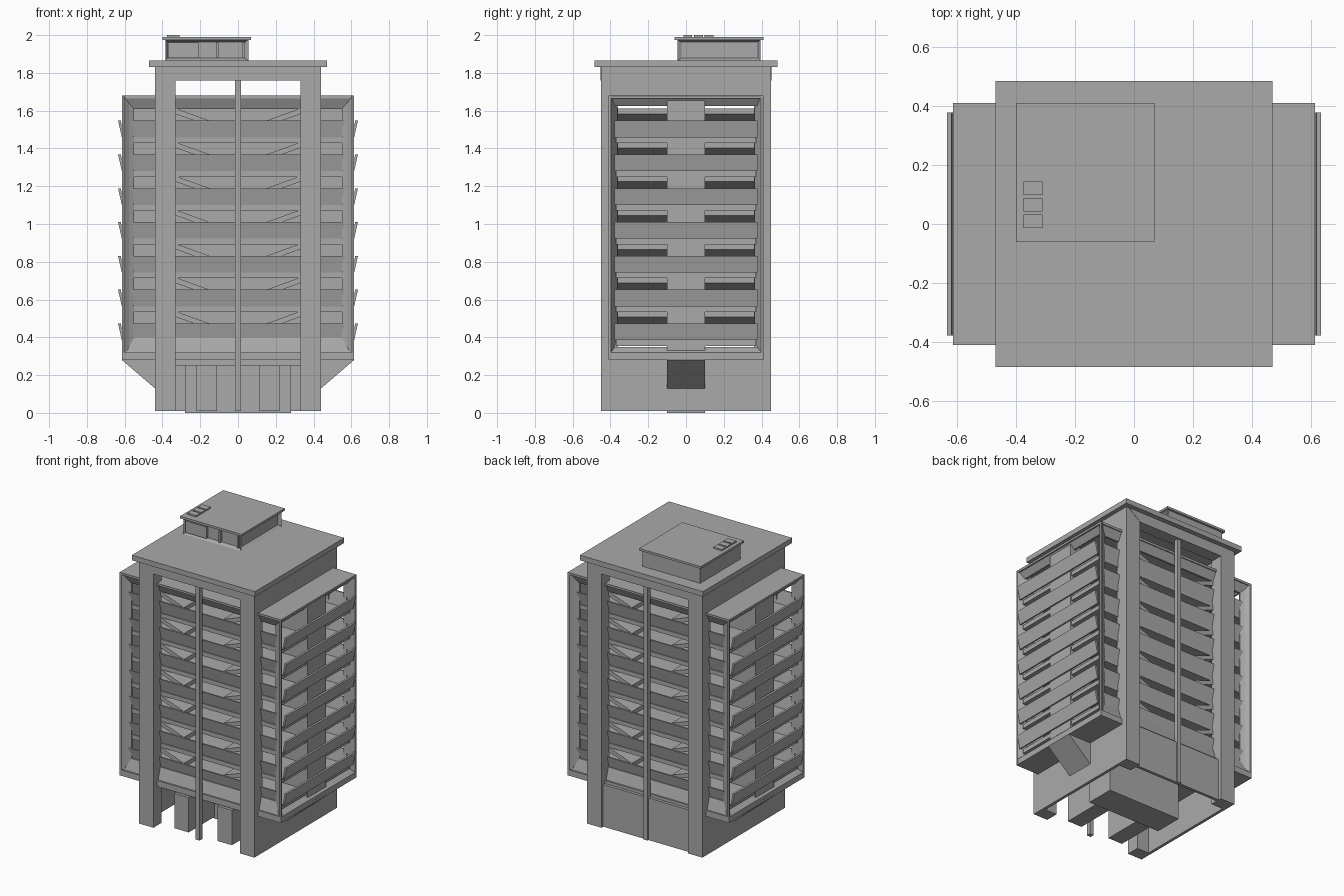
import bpy, bmesh
from mathutils import Vector

cube = bpy.data.objects.get("Cube")
if cube:
    bpy.data.objects.remove(cube, do_unlink=True)


def material(name, value):
    m = bpy.data.materials.new(name)
    m.use_nodes = True
    colour = (value, value, value, 1)
    m.diffuse_color = colour
    m.node_tree.nodes["Principled BSDF"].inputs["Base Color"].default_value = colour
    return m


CONCRETE = material("concrete grey", 0.4)


def mesh_object(name, verts, faces):
    mesh = bpy.data.meshes.new(name)
    mesh.from_pydata([Vector(v) for v in verts], [], faces)
    bm = bmesh.new()
    bm.from_mesh(mesh)
    bmesh.ops.recalc_face_normals(bm, faces=bm.faces)
    bm.to_mesh(mesh)
    bm.free()
    mesh.materials.append(CONCRETE)
    ob = bpy.data.objects.new(name, mesh)
    bpy.context.collection.objects.link(ob)
    return ob


def prism(name, profile, a, b, axis="y"):
    """Extrude a closed profile along x (points y, z) or y (points x, z)."""
    def place(p, t):
        return (t, p[0], p[1]) if axis == "x" else (p[0], t, p[1])
    n = len(profile)
    verts = [place(p, t) for t in (a, b) for p in profile]
    faces = [tuple(range(n)), tuple(range(n, 2 * n))]
    faces += [(i, (i + 1) % n, n + (i + 1) % n, n + i) for i in range(n)]
    return mesh_object(name, verts, faces)


def box(name, x0, x1, y0, y1, z0, z1):
    return prism(name, [(x0, z0), (x1, z0), (x1, z1), (x0, z1)], y0, y1)


def splayed_frame(name, outer, inner, axis, thick=0.012):
    """Mitred frame; outer and inner are (half width, bottom, top, depth)."""
    back = [(w, z0, z1, d - thick * (1 if d > 0 else -1)) for w, z0, z1, d in (inner, outer)]
    verts = []
    for w, z0, z1, d in [outer, inner] + back:
        for u, z in ((-w, z0), (w, z0), (w, z1), (-w, z1)):
            verts.append((d, u, z) if axis == "x" else (u, d, z))
    faces = []
    for r in range(4):
        a, b = 4 * r, 4 * ((r + 1) % 4)
        faces += [(a + i, a + (i + 1) % 4, b + (i + 1) % 4, b + i) for i in range(4)]
    return mesh_object(name, verts, faces)


SIDES = ((1, "left"), (-1, "right"))
ENDS = ((-1, "front"), (1, "back"))

# Outer tower shell: side walls with a tall opening for each bay
for s, side in SIDES:
    a, b = s * 0.42, s * 0.44
    box(side + "_wall_base", a, b, -0.45, 0.45, 0.01, 0.3)
    box(side + "_wall_top", a, b, -0.45, 0.45, 1.68, 1.83)
    for e, end in ENDS:
        box(f"{end}_{side}_pillar", s * 0.33, s * 0.44, e * 0.36, e * 0.45, 0.01, 1.83)

# Flared top beams and central poles
for e, end in ENDS:
    prism(end + "_top_beam", [(-0.42, 1.83), (-0.33, 1.76), (0.33, 1.76), (0.42, 1.83)], e * 0.37, e * 0.452)
    box(end + "_pole", -0.015, 0.015, e * 0.41, e * 0.44, 0.01, 1.76)

# Hollow middle volume passing through the shell
box("middle_top", -0.614, 0.614, -0.409, 0.409, 1.665, 1.68)
box("middle_bottom", -0.614, 0.614, -0.409, 0.409, 0.28, 0.32)
for e, end in ENDS:
    splayed_frame(end + "_bay_frame", (0.615, 0.28, 1.68, e * 0.41), (0.55, 0.4, 1.61, e * 0.375), "y")
for s, side in SIDES:
    splayed_frame(side + "_bay_frame", (0.41, 0.32, 1.68, s * 0.615), (0.378, 0.35, 1.625, s * 0.575), "x")

# Central spine and its sloping brackets
box("spine_wall", -0.6, 0.6, -0.1, 0.1, 0.28, 1.655)
for s, side in SIDES:
    prism(side + "_bracket", [(s * 0.44, 0.13), (s * 0.615, 0.28), (s * 0.615, 0.3), (s * 0.44, 0.3)], -0.1, 0.1)

# Seven floors: tilted parapets, slab and sloping trough panels
for i in range(7):
    z = 0.385 + 0.179 * i
    top = z + 0.088
    for s, side in SIDES:
        prism(f"{side}_parapet_{i}", [(s * 0.605, z), (s * 0.615, z), (s * 0.635, top), (s * 0.62, top)],
              -0.378, 0.378)
    for e, end in ENDS:
        prism(f"{end}_parapet_{i}", [(e * 0.355, z), (e * 0.365, z), (e * 0.385, top), (e * 0.375, top)],
              -0.57, 0.57, "x")
        for s, side in SIDES:
            prism(f"{end}_{side}_trough_{i}",
                  [(s * 0.15, top - 0.03), (s * 0.33, top + 0.035), (s * 0.33, top + 0.065), (s * 0.15, top)],
                  e * 0.1, e * 0.375)
    box(f"floor_slab_{i}", -0.595, 0.595, -0.37, 0.37, z - 0.03, z)

# Ground floor: rear wall, ceiling, core base and entrance blocks
box("rear_base_wall", -0.42, 0.42, 0.41, 0.43, 0.01, 0.3)
box("lobby_ceiling", -0.42, 0.42, -0.36, 0.42, 0.25, 0.28)
box("core_base", -0.28, 0.28, -0.1, 0.1, 0, 0.25)
for s, side in SIDES:
    box(side + "_entrance_block", s * 0.11, s * 0.22, -0.38, -0.1, 0.01, 0.25)

# Roof slab and penthouse
box("roof_slab", -0.47, 0.47, -0.485, 0.485, 1.83, 1.865)
penthouse = box("penthouse", -0.385, 0.055, -0.045, 0.395, 1.865, 1.975)
box("penthouse_roof", -0.4, 0.07, -0.06, 0.41, 1.975, 1.99)

# Recessed penthouse windows on the front and left faces
bm = bmesh.new()
bm.from_mesh(penthouse.data)
walls = [f for f in bm.faces if f.normal.y < -0.9 or f.normal.x > 0.9]
bmesh.ops.inset_individual(bm, faces=walls, thickness=0.018, depth=-0.02)
bm.to_mesh(penthouse.data)
bm.free()
box("penthouse_front_panel", -0.37, -0.21, -0.045, -0.02, 1.88, 1.96)
for x in (-0.11, 0.03):
    box("window_mullion", x - 0.006, x + 0.006, -0.045, -0.02, 1.88, 1.96)

# Rooftop vents
for i in range(3):
    y = 0.01 + 0.056 * i
    box(f"roof_vent_{i}", -0.375, -0.31, y - 0.023, y + 0.023, 1.988, 2.0)
